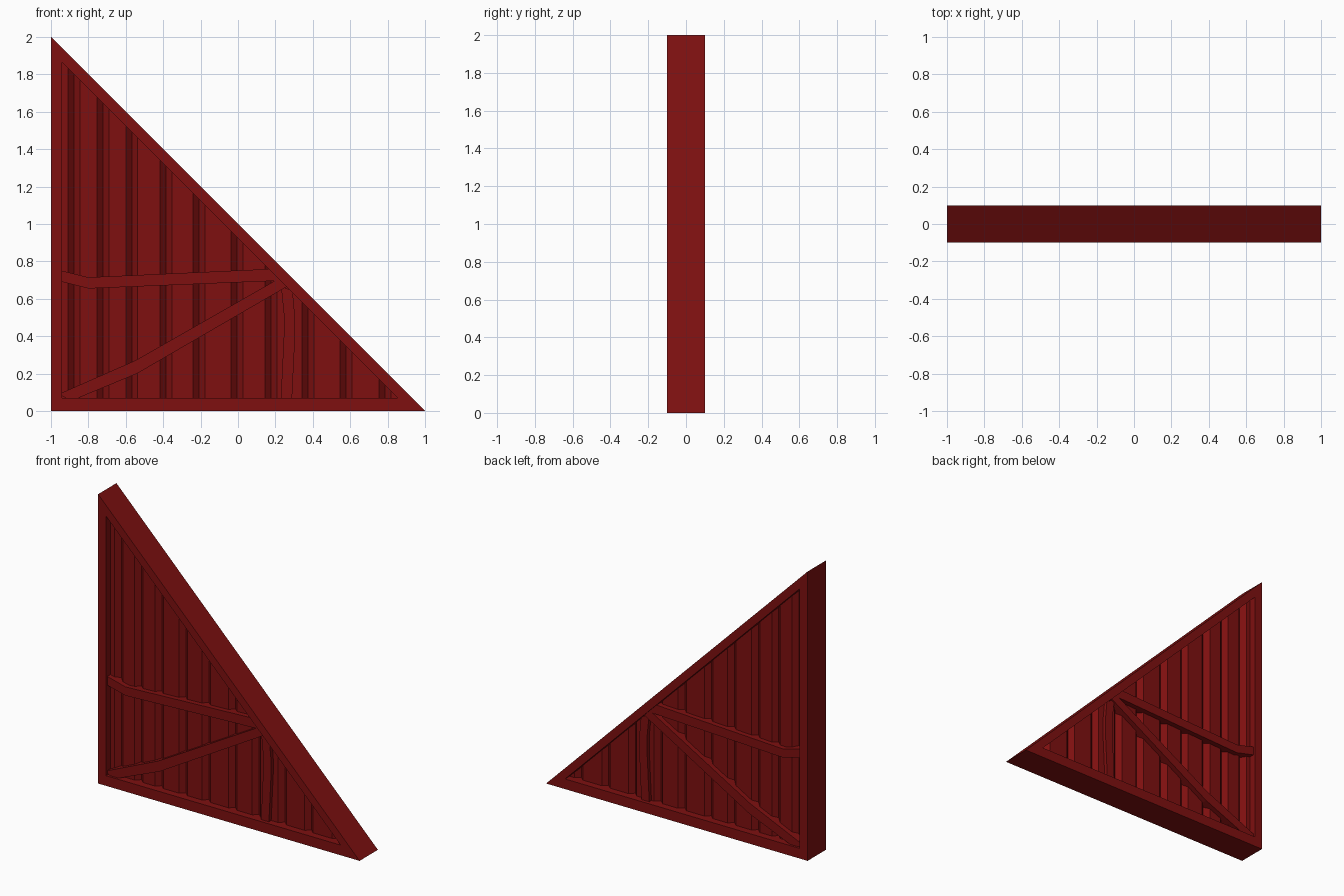
import bpy
import bmesh

cube = bpy.data.objects.get("Cube")
if cube:
    bpy.data.objects.remove(cube, do_unlink=True)

red = bpy.data.materials.new("barn red paint")
red.use_nodes = True
colour = (0.21, 0.005, 0.005, 1)
red.diffuse_color = colour
bsdf = red.node_tree.nodes["Principled BSDF"]
bsdf.inputs["Base Color"].default_value = colour
bsdf.inputs["Roughness"].default_value = 0.8


def finish(bm, name):
    bmesh.ops.recalc_face_normals(bm, faces=bm.faces)
    mesh = bpy.data.meshes.new(name)
    bm.to_mesh(mesh)
    bm.free()
    mesh.materials.append(red)
    obj = bpy.data.objects.new(name, mesh)
    bpy.context.collection.objects.link(obj)
    return obj


def loft(bm, start, end):
    """Join two matching closed loops of vertices with side faces."""
    n = len(start)
    for i in range(n):
        j = (i + 1) % n
        bm.faces.new((start[i], start[j], end[j], end[i]))


def beam(name, upper, lower, half):
    """Bent beam between two edge lines in x and z, sticking out on both sides."""
    bm = bmesh.new()
    outline = upper + lower[::-1]
    front = [bm.verts.new((x, -half, z)) for x, z in outline]
    back = [bm.verts.new((x, half, z)) for x, z in outline]
    loft(bm, front, back)
    n = len(upper)
    for ring in (front, back):
        for i in range(n - 1):
            bm.faces.new((ring[i], ring[i + 1], ring[-i - 2], ring[-i - 1]))
    return finish(bm, name)


# Triangular frame: outer and inner rings, front and back
bm = bmesh.new()
outer = [(-1, 0), (1, 0), (-1, 2)]
inner = [(-0.94, 0.07), (0.855, 0.07), (-0.94, 1.865)]
rings = [[bm.verts.new((x, y, z)) for x, z in shape]
         for shape, y in ((outer, -0.1), (outer, 0.1), (inner, 0.1), (inner, -0.1))]
for i in range(4):
    loft(bm, rings[i], rings[(i + 1) % 4])
finish(bm, "triangular_frame")

# Plank panel: grooved outline raised to the sloping edge
FACE, VALLEY, WIDTH = 0.05, 0.02, 0.032
joints = [-0.91, -0.755, -0.6, -0.417, -0.24, -0.037, 0.144, 0.342, 0.545, 0.754]
profile = [(-0.97, FACE)]
for x in joints:
    profile += [(x, FACE), (x + WIDTH, VALLEY), (x + 2 * WIDTH, FACE)]
profile.append((0.88, FACE))
bm = bmesh.new()
outline = [(x, -y) for x, y in profile] + profile[::-1]
bottom = [bm.verts.new((x, y, 0.04)) for x, y in outline]
top = [bm.verts.new((x, y, 0.96 - x)) for x, y in outline]
loft(bm, bottom, top)
n = len(profile)
for ring in (bottom, top):
    for i in range(n - 1):
        bm.faces.new((ring[i], ring[i + 1], ring[-i - 2], ring[-i - 1]))
finish(bm, "plank_panel")

# Bent braces, with ends sunk into the frame
beam("cross_brace",
     [(-0.96, 0.755), (-0.8, 0.715), (0.18, 0.76)],
     [(-0.96, 0.695), (-0.8, 0.655), (0.25, 0.698)], 0.085)
beam("diagonal_brace",
     [(-0.96, 0.09), (-0.55, 0.27), (0.23, 0.715)],
     [(-0.89, 0.055), (-0.54, 0.2), (0.27, 0.67)], 0.085)
beam("upright_brace",
     [(0.228, 0.05), (0.245, 0.4), (0.245, 0.52), (0.23, 0.67)],
     [(0.288, 0.05), (0.305, 0.4), (0.305, 0.5), (0.292, 0.64)], 0.075)
